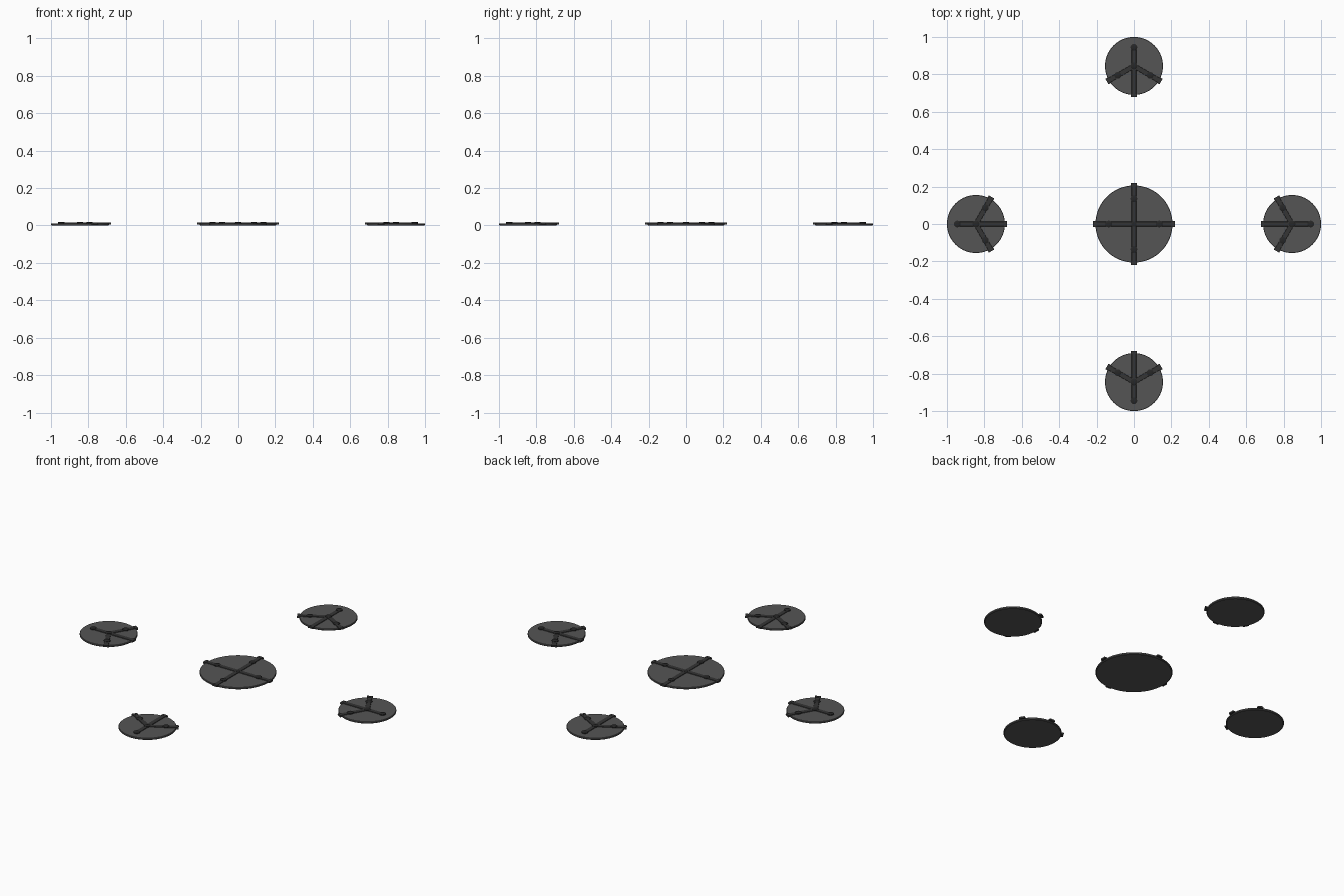
import bpy
import math
from mathutils import Matrix, Vector

if "Cube" in bpy.data.objects:
    bpy.data.objects.remove(bpy.data.objects["Cube"])


def material(name, v):
    m = bpy.data.materials.new(name)
    m.diffuse_color = (v, v, v, 1)
    m.use_nodes = True
    m.node_tree.nodes["Principled BSDF"].inputs["Base Color"].default_value = m.diffuse_color
    return m


PLATE = material("plate_grey", 0.09)
STRAP = material("strap_dark", 0.035)
RIVET = material("rivet_dark", 0.02)


def lathe(name, profile, center, sides, mat):
    # Closed solid of revolution from (radius, z) points, flat caps at both ends
    verts, faces = [], []
    for r, z in profile:
        for i in range(sides):
            a = 2 * math.pi * i / sides
            verts.append((r * math.cos(a), r * math.sin(a), z))
    for k in range(len(profile) - 1):
        for i in range(sides):
            j = (i + 1) % sides
            faces.append((k * sides + i, k * sides + j,
                          (k + 1) * sides + j, (k + 1) * sides + i))
    faces.append(tuple(reversed(range(sides))))
    top = (len(profile) - 1) * sides
    faces.append(tuple(range(top, top + sides)))
    return make(name, verts, faces, Matrix.Translation((*center, 0)), mat)


def bar(name, r0, r1, width, z0, z1, center, angle, mat):
    # Radial box with slightly narrowed top
    w, t = width / 2, width / 2 - 0.002
    verts = [(r0, -w, z0), (r1, -w, z0), (r1, w, z0), (r0, w, z0),
             (r0, -t, z1), (r1, -t, z1), (r1, t, z1), (r0, t, z1)]
    faces = [(3, 2, 1, 0), (4, 5, 6, 7), (0, 1, 5, 4),
             (1, 2, 6, 5), (2, 3, 7, 6), (3, 0, 4, 7)]
    mat4 = Matrix.Translation((*center, 0)) @ Matrix.Rotation(angle, 4, 'Z')
    return make(name, verts, faces, mat4, mat)


def make(name, verts, faces, matrix, mat):
    mesh = bpy.data.meshes.new(name)
    mesh.from_pydata(verts, [], faces)
    mesh.materials.append(mat)
    ob = bpy.data.objects.new(name, mesh)
    bpy.context.collection.objects.link(ob)
    ob.matrix_world = matrix
    bpy.context.view_layer.objects.active = ob
    ob.select_set(True)
    bpy.ops.object.shade_smooth_by_angle(angle=math.radians(30))
    ob.select_set(False)
    return ob


def plate(name, center, radius):
    lathe(name, [(radius - 0.004, 0), (radius, 0.003),
                 (radius, 0.010), (radius - 0.002, 0.012)], center, 64, PLATE)


def strap(name, center, angle, r0, r1):
    bar(name, r0, r1 - 0.004, 0.028, 0.009, 0.0150, center, angle, STRAP)
    # Clip holding the strap on the rim
    bar(name + "_clip", r1 - 0.018, r1, 0.034, 0.006, 0.0160, center, angle, STRAP)


def rivet(name, center, r, angle):
    p = Vector(center) + r * Vector((math.cos(angle), math.sin(angle)))
    lathe(name, [(0.018, 0.010), (0.018, 0.0165), (0.014, 0.0185),
                 (0.007, 0.0195)], p, 20, RIVET)


# Large middle disc with a crossed pair of straps
plate("centre_disc", (0, 0), 0.206)
for i in range(4):
    a = i * math.pi / 2
    strap("centre_strap", (0, 0), a, 0, 0.218)
    rivet("centre_rivet", (0, 0), 0.136, a)
lathe("centre_hub", [(0.014, 0.010), (0.014, 0.0155), (0.010, 0.0165)],
      (0, 0), 20, RIVET)

# Four small discs around it, each facing inward
for i in range(4):
    out = i * math.pi / 2
    c = (0.845 * math.cos(out), 0.845 * math.sin(out))
    plate("outer_disc", c, 0.155)
    strap("outer_main_strap", c, out + math.pi, -0.10, 0.167)
    rivet("outer_hub_rivet", c, 0, 0)
    for k in range(3):
        a = out + k * 2 * math.pi / 3
        rivet("outer_rivet", c, 0.10, a)
        if k:
            strap("outer_side_strap", c, a, 0, 0.167)
